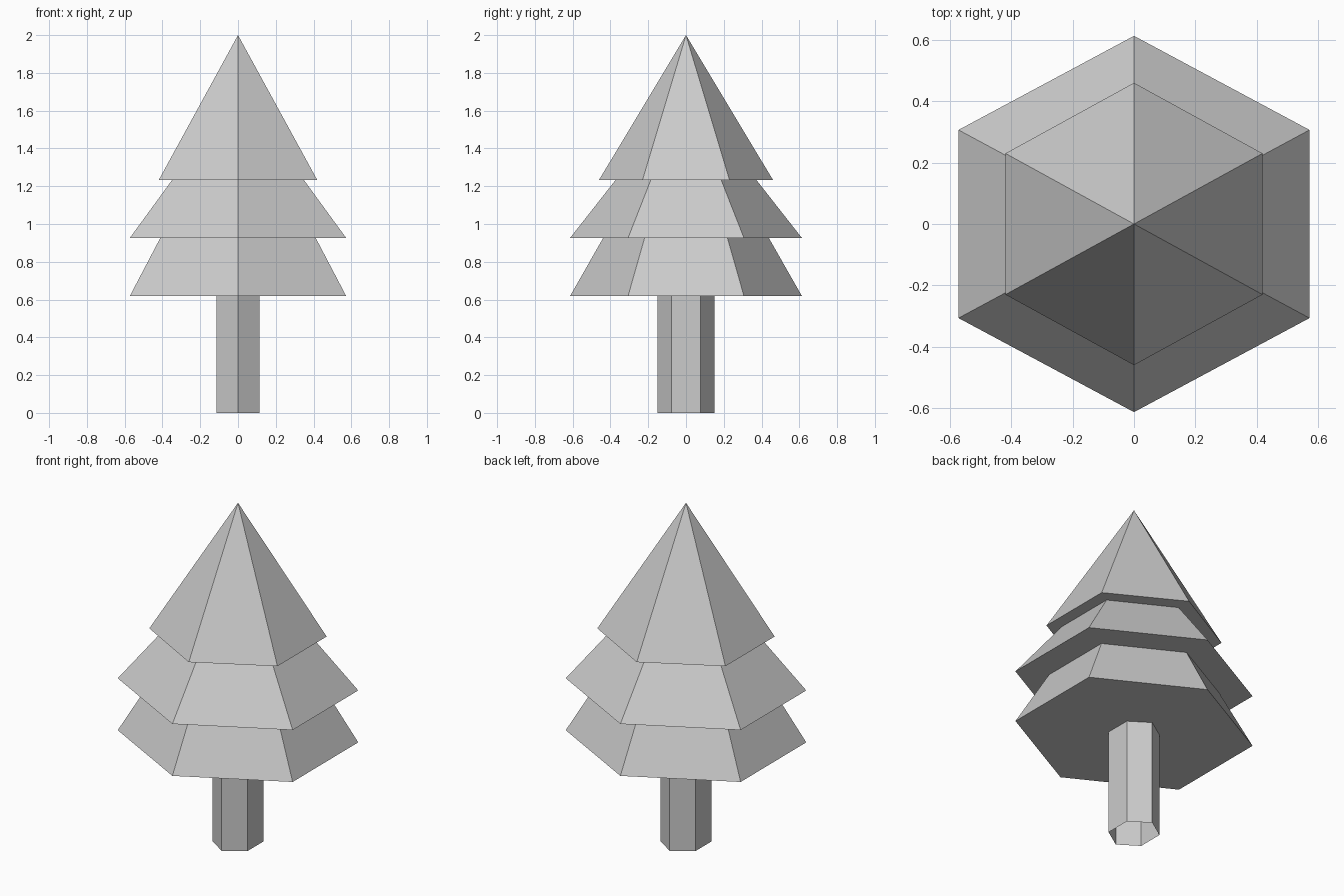
import bpy, bmesh
from math import sin, cos, radians

if "Cube" in bpy.data.objects:
    bpy.data.objects.remove(bpy.data.objects["Cube"])


def loft(name, rings, tip=None):
    """Skin six-sided rings (half width x, half depth y, height z), with an optional point on top."""
    bm = bmesh.new()
    k = cos(radians(30))
    previous = None
    for rx, ry, z in rings:
        ring = []
        for i in range(6):
            a = radians(30 + 60 * i)
            ring.append(bm.verts.new((rx / k * cos(a), ry * sin(a), z)))
        if previous:
            for i in range(6):
                j = (i + 1) % 6
                bm.faces.new((previous[i], previous[j], ring[j], ring[i]))
        previous = ring
    if tip is not None:
        top = bm.verts.new((0, 0, tip))
        for i in range(6):
            bm.faces.new((previous[i], previous[(i + 1) % 6], top))
    mesh = bpy.data.meshes.new(name)
    bm.to_mesh(mesh)
    bm.free()
    obj = bpy.data.objects.new(name, mesh)
    bpy.context.collection.objects.link(obj)
    return obj


# Trunk: hexagonal tube, open at the bottom
TRUNK = (0.114, 0.152)
loft("trunk", [(*TRUNK, 0), (*TRUNK, 0.62)])

# Foliage: three stepped tiers with flat undersides, ending in a point
loft("foliage", [
    (*TRUNK, 0.62),
    (0.572, 0.613, 0.62), (0.411, 0.438, 0.927),
    (0.572, 0.613, 0.927), (0.348, 0.372, 1.234),
    (0.419, 0.46, 1.234),
], tip=2.0)
